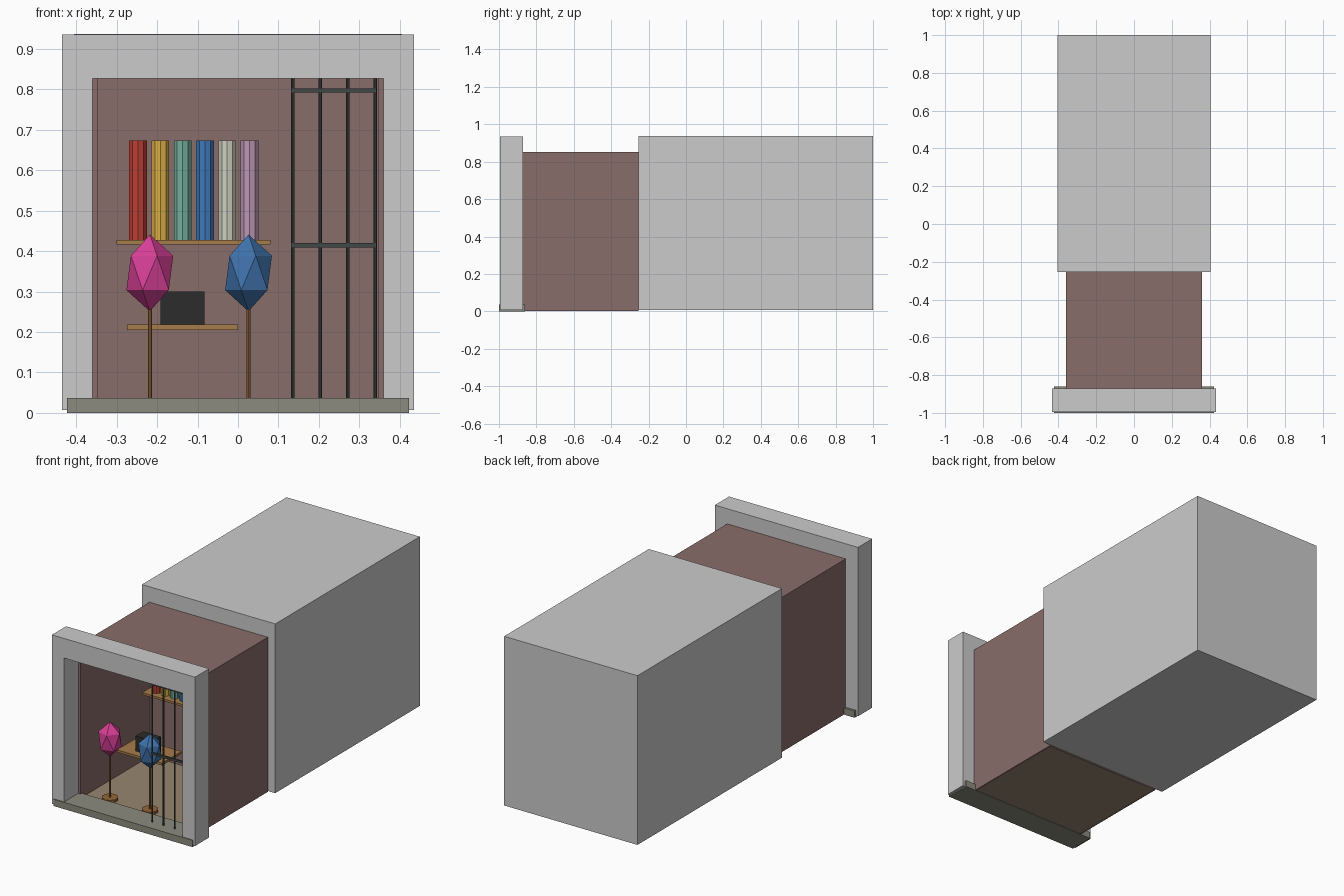
import bpy

if "Cube" in bpy.data.objects:
    bpy.data.objects.remove(bpy.data.objects["Cube"])


def mat(name, r, g, b):
    m = bpy.data.materials.new(name)
    m.diffuse_color = (r, g, b, 1)
    m.use_nodes = True
    m.node_tree.nodes["Principled BSDF"].inputs["Base Color"].default_value = m.diffuse_color
    return m


def finish(ob, name, m):
    ob.name = name
    if m:
        ob.data.materials.append(m)
    return ob


def box(name, x, y, z, m=None):
    """Box from (min, max) ranges."""
    bpy.ops.mesh.primitive_cube_add(size=1, location=[sum(r) / 2 for r in (x, y, z)])
    ob = bpy.context.object
    ob.scale = [r[1] - r[0] for r in (x, y, z)]
    bpy.ops.object.transform_apply(location=False, rotation=False, scale=True)
    return finish(ob, name, m)


def rod(name, x, y, z, r, m, sides=8):
    """Upright cylinder between two heights."""
    bpy.ops.mesh.primitive_cylinder_add(vertices=sides, radius=r, depth=z[1] - z[0],
                                        location=(x, y, sum(z) / 2))
    return finish(bpy.context.object, name, m)


wall = mat("wall_brown", .25, .155, .144)
floor = mat("floor_tan", .31, .24, .16)
stone = mat("sill_stone", .26, .26, .21)
wood = mat("shelf_wood", .38, .2, .07)
stand = mat("stand_wood", .3, .13, .04)
iron = mat("dark_iron", .05, .065, .06)
black = mat("black", .025, .025, .025)

# Rear building mass
box("rear_block", (-.405, .405), (-.255, 1), (.007, .937))

# Front frame: two jambs and a lintel, one joined outline
W, H, w, h = .435, .935, .36, .827
outline = [(-W, .007), (-W, H), (W, H), (W, .007), (w, .007), (w, h), (-w, h), (-w, .007)]
n = len(outline)
verts = [(x, y, z) for y in (-.995, -.872) for x, z in outline]
faces = [(i, (i + 1) % n, n + (i + 1) % n, n + i) for i in range(n)]
for a in ((0, 1, 6, 7), (1, 2, 5, 6), (2, 3, 4, 5)):
    faces += [tuple(reversed(a)), tuple(i + n for i in a)]
me = bpy.data.meshes.new("front_frame")
me.from_pydata(verts, [], faces)
frame = bpy.data.objects.new("front_frame", me)
bpy.context.collection.objects.link(frame)
bpy.context.view_layer.objects.active = frame
bpy.ops.object.select_all(action='DESELECT')
frame.select_set(True)
bpy.ops.object.mode_set(mode='EDIT')
bpy.ops.mesh.select_all(action='SELECT')
bpy.ops.mesh.normals_make_consistent(inside=False)
bpy.ops.object.mode_set(mode='OBJECT')

box("door_sill", (-.423, .423), (-1, -.86), (0, .037), stone)

# Room shell
ys = (-.873, -.254)
for side, s in (("left", -1), ("right", 1)):
    box(side + "_wall", sorted((s * .36, s * .347)), ys, (.002, .852), wall)
box("ceiling", (-.347, .347), ys, (.839, .852), wall)
box("back_wall", (-.347, .347), (-.267, -.254), (.002, .839), wall)
box("floor", (-.347, .347), ys, (.002, .014), floor)

# Shelves and the box on the lower one
box("upper_shelf", (-.3, .08), (-.404, -.28), (.416, .428), wood)
box("lower_shelf", (-.274, 0), (-.66, -.49), (.205, .218), wood)
box("black_box", (-.191, -.083), (-.617, -.55), (.218, .3), black)

# Row of coloured rolls on the upper shelf
rolls = [("red", .5, .05, .035), ("gold", .7, .42, .06), ("teal", .17, .42, .33),
         ("blue", .05, .19, .5), ("cream", .62, .62, .52), ("mauve", .5, .31, .46)]
for i, c in enumerate(rolls):
    rod(c[0] + "_roll", -.247 + i * .0551, -.355, (.428, .673), .023, mat(*c), 10)

# Display stands with faceted gems
for x, c in ((-.218, ("pink", .69, .05, .31)), (.026, ("steel_blue", .05, .17, .41))):
    rod(c[0] + "_stand_base", x, -.8, (.014, .028), .042, stand, 10)
    rod(c[0] + "_stand_pole", x, -.8, (.02, .27), .005, stand)
    bpy.ops.mesh.primitive_ico_sphere_add(subdivisions=1, radius=.0647, location=(x, -.8, .346))
    gem = finish(bpy.context.object, c[0] + "_gem", mat(*c))
    gem.scale.z = .095 / .0647

# Iron gate on the right of the opening
for i in range(4):
    rod(f"gate_bar_{i + 1}", .135 + i * .068, -.937, (.022, .835), .0043, iron)
for i, z in enumerate((.415, .797)):
    box(f"gate_rail_{i + 1}", (.131, .343), (-.942, -.932), (z - .0055, z + .0055), iron)
